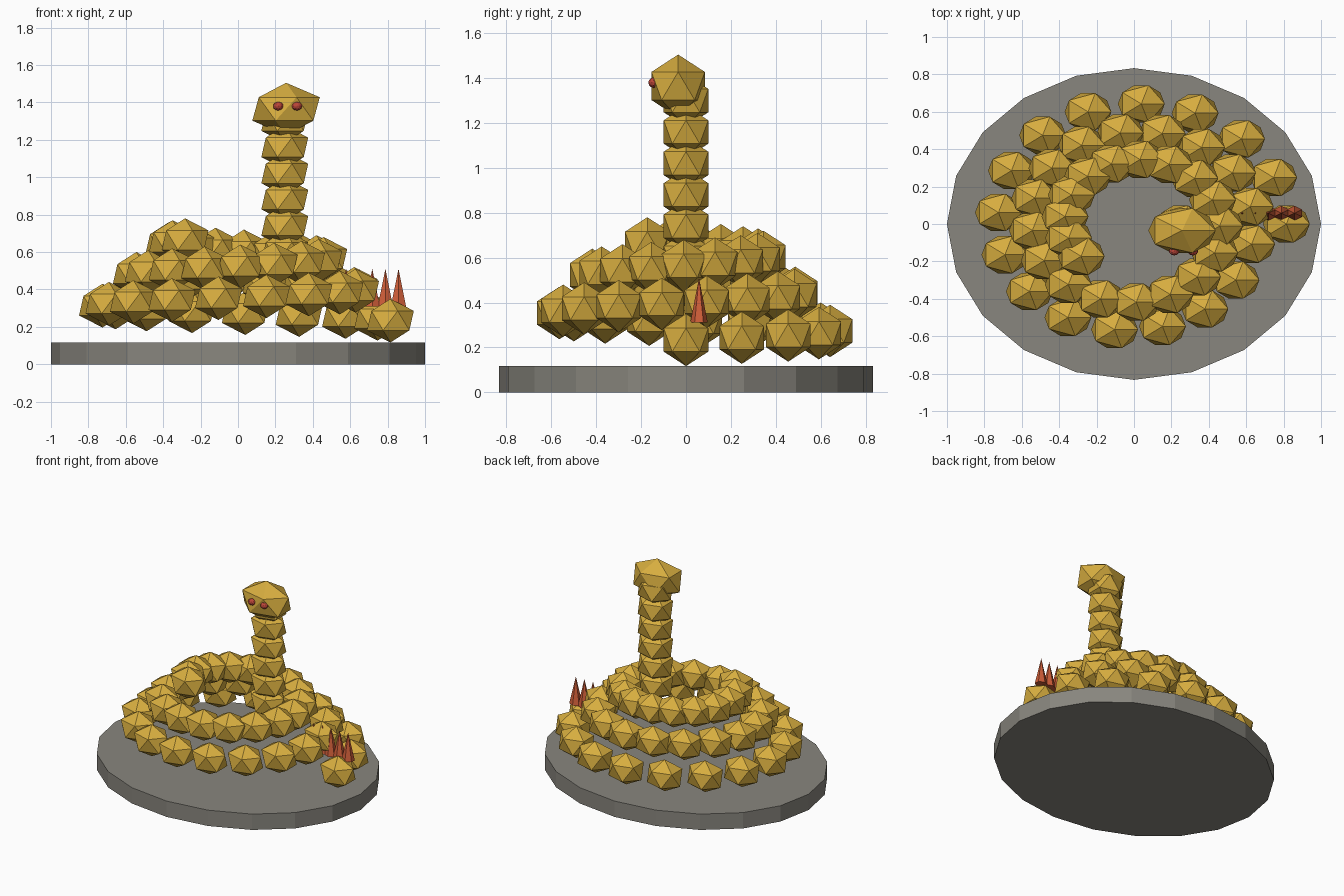
import bpy
import bmesh
from math import cos, sin
from mathutils import Matrix, Vector

cube = bpy.data.objects.get("Cube")
if cube:
    bpy.data.objects.remove(cube, do_unlink=True)

STRETCH = 1.2      # everything is widened along x
BEAD = 0.1167      # radius of one body bead


def material(name, rgb):
    mat = bpy.data.materials.new(name)
    mat.use_nodes = True
    color = (*rgb, 1.0)
    mat.diffuse_color = color
    bsdf = next(n for n in mat.node_tree.nodes if n.type == 'BSDF_PRINCIPLED')
    bsdf.inputs["Base Color"].default_value = color
    return mat


gold = material("gold", (0.68, 0.42, 0.05))
stone = material("stone grey", (0.25, 0.24, 0.21))
rust = material("rust red", (0.62, 0.11, 0.04))
dark_red = material("dark red", (0.5, 0.06, 0.04))


def place(center, scale=(1, 1, 1)):
    sx, sy, sz = scale
    return Matrix.Translation(center) @ Matrix.Diagonal((sx * STRETCH, sy, sz, 1))


def build(name, mat, add_parts):
    bm = bmesh.new()
    add_parts(bm)
    mesh = bpy.data.meshes.new(name)
    bm.to_mesh(mesh)
    bm.free()
    mesh.materials.append(mat)
    obj = bpy.data.objects.new(name, mesh)
    bpy.context.collection.objects.link(obj)
    return obj


def beads(name, mat, centers, radius, scale=(1, 1, 1), detail=1):
    def add(bm):
        for c in centers:
            bmesh.ops.create_icosphere(bm, subdivisions=detail, radius=radius,
                                       matrix=place(c, scale))
    return build(name, mat, add)


def cones(name, mat, centers, sides, bottom, top, height):
    def add(bm):
        for c in centers:
            bmesh.ops.create_cone(bm, cap_ends=True, segments=sides, radius1=bottom,
                                  radius2=top, depth=height, matrix=place(c))
    return build(name, mat, add)


# Oval stand
cones("stand", stone, [(0, 0, BEAD / 2)], 20, 1 / STRETCH, 1 / STRETCH, BEAD)

# Coiled body: a rising, tightening spiral of beads
coil = []
for i in range(44):
    r, a = 0.679 - 0.009 * i, 0.38 * i
    coil.append(Vector((STRETCH * r * cos(a), r * sin(a), 2 * BEAD + 0.01 * i)))
beads("coiled_body", gold, coil, BEAD)

# Upright neck
beads("neck", gold, [(0.25, 0, 0.60 + 0.14 * i) for i in range(6)], BEAD)

# Head and eyes
beads("head", gold, [(0.257, -0.035, 1.365)], 0.14, scale=(1.2, 1, 1))
for side, x in (("right", 0.215), ("left", 0.315)):
    beads(side + "_eye", dark_red, [(x, -0.145, 1.38)], 0.0233, detail=2)

# Row of tail spikes
cones("tail_spikes", rust, [(0.578 + 0.07 * i, 0.058, 0.41) for i in range(5)],
      6, 0.039, 0, 0.2)
